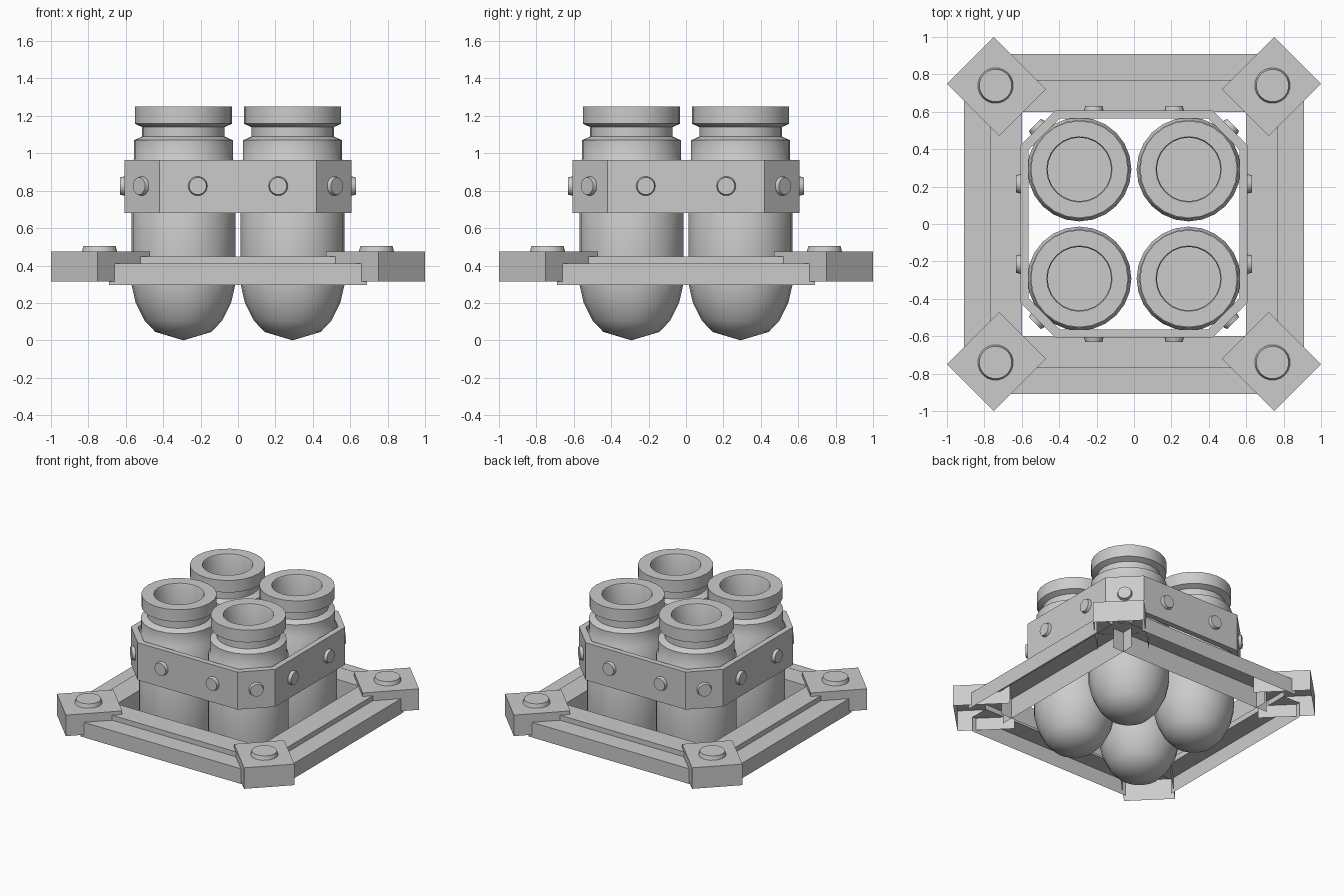
import bpy, bmesh, math
from mathutils import Matrix, Vector

if "Cube" in bpy.data.objects:
    bpy.data.objects.remove(bpy.data.objects["Cube"])


def make(name, bm, smooth=False):
    me = bpy.data.meshes.new(name)
    bm.to_mesh(me)
    bm.free()
    ob = bpy.data.objects.new(name, me)
    bpy.context.collection.objects.link(ob)
    if smooth:
        bpy.context.view_layer.objects.active = ob
        ob.select_set(True)
        bpy.ops.object.shade_smooth_by_angle(angle=math.radians(35))
        ob.select_set(False)
    return ob


def lathe(name, profile, loc, sides):
    bm = bmesh.new()
    vs = [bm.verts.new((r, 0, z)) for r, z in profile]
    es = [bm.edges.new(p) for p in zip(vs, vs[1:])]
    bmesh.ops.spin(bm, geom=vs + es, axis=(0, 0, 1), cent=(0, 0, 0),
                   steps=sides, angle=2 * math.pi)
    bmesh.ops.remove_doubles(bm, verts=bm.verts, dist=1e-4)
    bmesh.ops.recalc_face_normals(bm, faces=bm.faces)
    ob = make(name, bm, True)
    ob.location = loc
    return ob


def stud(name, r1, r2, depth, matrix):
    # tapered round head, base at the origin, pointing along local z
    bm = bmesh.new()
    bmesh.ops.create_cone(bm, cap_ends=True, segments=20, radius1=r1,
                          radius2=r2, depth=depth,
                          matrix=matrix @ Matrix.Translation((0, 0, depth / 2)))
    return make(name, bm, True)


def sheet(name, rows, faces, angle):
    bm = bmesh.new()
    vs = [bm.verts.new(c) for c in rows]
    for f in faces:
        bm.faces.new([vs[i] for i in f])
    bm.transform(Matrix.Rotation(angle, 4, 'Z'))
    bmesh.ops.recalc_face_normals(bm, faces=bm.faces)
    return make(name, bm)


# four round-bottomed tubes with collar rims and open mouths
tube = [(0, 0), (.15, .045), (.207, .105), (.255, .20), (.278, .30), (.278, .95),
        (.264, .97), (.264, 1.07), (.22, 1.09), (.22, 1.14), (.26, 1.158),
        (.26, 1.25), (.175, 1.25), (.17, 1.24), (.17, 1.0), (0, 1.0)]
for x in (-.292, .292):
    for y in (-.292, .292):
        lathe("tube", tube, (x, y, 0), 24)


# octagonal strap around the tubes
def octagon(a, b):
    return [(a, -b), (a, b), (b, a), (-b, a), (-a, b), (-a, -b), (-b, -a), (b, -a)]


bm = bmesh.new()
loops = [[bm.verts.new((x, y, z)) for x, y in octagon(a, b)]
         for a, b, z in ((.607, .42, .68), (.607, .42, .965),
                         (.565, .397, .965), (.565, .397, .68))]
for k in range(4):
    lo, hi = loops[k], loops[(k + 1) % 4]
    for i in range(8):
        j = (i + 1) % 8
        bm.faces.new((lo[i], lo[j], hi[j], hi[i]))
bmesh.ops.recalc_face_normals(bm, faces=bm.faces)
make("strap", bm)

# frame rail cross-section (distance out, height): a stepped open channel
rail = [(.91, .295), (.91, .41), (.77, .41), (.77, .448), (.60, .448), (.60, .295)]
rail_pts = [(x, -d, z) for d, z in rail for x in (-.69, .69)]
rail_faces = [(2 * i, 2 * i + 1, 2 * i + 3, 2 * i + 2) for i in range(5)]

# corner bracket, hollow underneath, local x runs out along the diagonal
u0, u1, w, top, low = .842, 1.237, .176, .475, .315
bracket = [(u0, -w, top), (u1, -w, top), (u1, w, top), (u0, w, top),
           (u0, -w, low), (u1, -w, low), (u1, w, low), (u0, w, low),
           (u0, -w, .445), (u0, w, .445)]
bracket_faces = [(0, 1, 2, 3), (8, 4, 5, 1, 0), (1, 5, 6, 2),
                 (2, 6, 7, 9, 3), (0, 3, 9, 8)]

for k in range(4):
    a = k * math.pi / 2
    rot = Matrix.Rotation(a, 4, 'Z')
    diag = Matrix.Rotation(a + math.pi / 4, 4, 'Z')
    side = Matrix.Rotation(math.pi / 2, 4, 'Y')
    sheet("frame_rail", rail_pts, rail_faces, a)
    sheet("corner_bracket", bracket, bracket_faces, a + math.pi / 4)
    stud("bracket_bolt", .095, .087, .03,
         diag @ Matrix.Translation((1.047, 0, .475)))
    # strap rivets: two on each side, one on each chamfer
    for y in (-.215, .215):
        stud("strap_rivet", .052, .046, .025,
             rot @ Matrix.Translation((.605, y, .825)) @ side)
    stud("strap_rivet", .052, .046, .025,
         diag @ Matrix.Translation((.724, 0, .825)) @ side)
